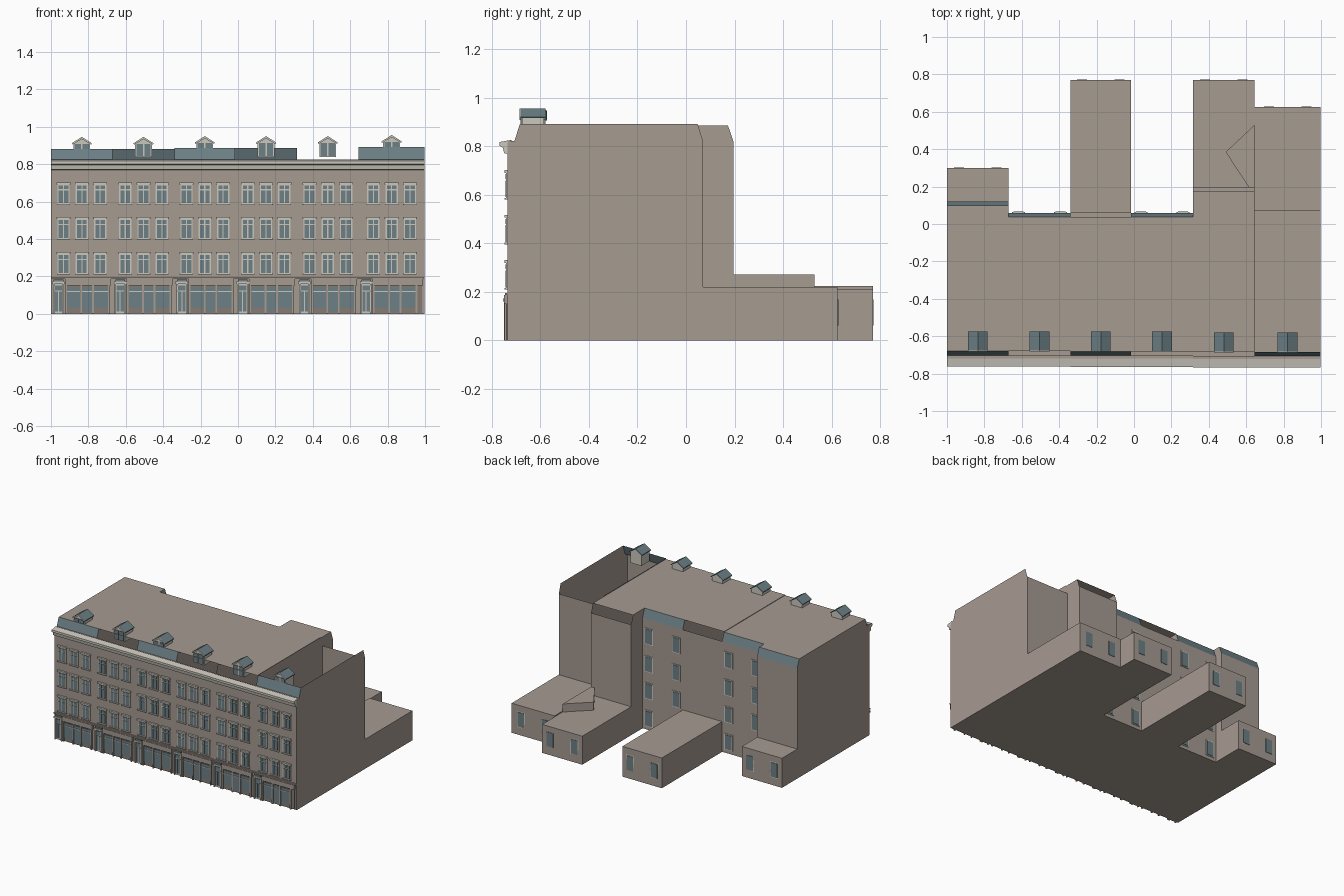
import bpy, bmesh

if "Cube" in bpy.data.objects:
    bpy.data.objects.remove(bpy.data.objects["Cube"], do_unlink=True)


def material(name, rgb):
    m = bpy.data.materials.new(name)
    m.use_nodes = True
    m.diffuse_color = (*rgb, 1)
    m.node_tree.nodes["Principled BSDF"].inputs["Base Color"].default_value = (*rgb, 1)
    return m


MATS = [material("wall beige", (0.38, 0.325, 0.285)),
        material("slate", (0.15, 0.215, 0.235)),
        material("trim cream", (0.60, 0.575, 0.51)),
        material("shop brown", (0.24, 0.20, 0.17))]
WALL, SLATE, CREAM, BROWN = range(4)


class Part:
    """Collects boxes and extruded outlines into one named object."""

    def __init__(self, name):
        self.name, self.bm = name, bmesh.new()

    def extrude(self, points, axis, a, b, mat=WALL, skip=(), side_mats={}):
        # outline in the two other axes, swept along axis from a to b
        def ring(t):
            return [self.bm.verts.new(p[:axis] + (t,) + p[axis:]) for p in points]
        r0, r1 = ring(a), ring(b)
        n = len(points)
        faces = [self.bm.faces.new(r0), self.bm.faces.new(r1[::-1])]
        for f in faces:
            f.material_index = mat
        for i in range(n):
            if i in skip:
                continue
            j = (i + 1) % n
            f = self.bm.faces.new((r0[i], r1[i], r1[j], r0[j]))
            f.material_index = side_mats.get(i, mat)
            faces.append(f)
        bmesh.ops.recalc_face_normals(self.bm, faces=faces)

    def box(self, x0, x1, y0, y1, z0, z1, mat=WALL):
        self.extrude([(x0, y0), (x1, y0), (x1, y1), (x0, y1)], 2, z0, z1, mat)

    def finish(self):
        me = bpy.data.meshes.new(self.name)
        self.bm.to_mesh(me)
        self.bm.free()
        for m in MATS:
            me.materials.append(m)
        bpy.context.collection.objects.link(bpy.data.objects.new(self.name, me))


def slab(part, x, w, z0, z1, y, out, depth, mat):
    """Plate standing out of a wall at y; out is -1 for front, 1 for rear."""
    ys = sorted((y, y + out * depth))
    part.box(x - w / 2, x + w / 2, *ys, z0, z1, mat)


def sash_window(part, x, z, y):
    """Front window: surround, two lights with a transom, lintel and sill."""
    slab(part, x, 0.066, z, z + 0.115, y, -1, 0.006, CREAM)
    for s in (-1, 1):
        slab(part, x + s * 0.0145, 0.023, z + 0.006, z + 0.075, y, -1, 0.009, SLATE)
        slab(part, x + s * 0.0145, 0.023, z + 0.081, z + 0.101, y, -1, 0.009, SLATE)
    slab(part, x, 0.074, z + 0.106, z + 0.118, y, -1, 0.014, CREAM)
    slab(part, x, 0.072, z - 0.004, z + 0.003, y, -1, 0.014, CREAM)


def rear_window(part, x, z, y):
    slab(part, x, 0.068, z - 0.06, z + 0.06, y, 1, 0.004, CREAM)
    slab(part, x, 0.054, z - 0.053, z + 0.053, y, 1, 0.007, SLATE)


EDGES = [-1, -0.67, -0.34, -0.015, 0.315, 0.645, 0.998]
FRONT = [-0.73, -0.73, -0.731, -0.732, -0.735, -0.735]
BACK = [0.12, 0.06, 0.06, 0.06, 0.195, 0.07]
TOP = [0.882, 0.882, 0.886, 0.886, 0.886, 0.892]
EAVES = 0.822
# Outline sides left open: 2 front slope, 3 flat roof, 4 rear slope
OPEN = [(), (2,), (4,), (2,), (2, 4), (3, 4)]
# Rear extensions: depth and height per house
EXTENSION = {0: (0.30, 0.22), 2: (0.77, 0.225), 4: (0.77, 0.212), 5: (0.625, 0.22)}

for i in range(6):
    x0, x1 = EDGES[i], EDGES[i + 1]
    c = (x0 + x1) / 2
    yf, yb, top = FRONT[i], BACK[i], TOP[i]
    tag = f"house_{i + 1}_"

    # Main block with mansard slopes
    body = Part(tag + "body")
    outline = [(yf, 0), (yf, EAVES), (yf + 0.028, EAVES), (yf + 0.05, top),
               (yb - 0.022, top), (yb, EAVES), (yb, 0)]
    body.extrude(outline, 0, x0, x1, WALL, OPEN[i], {2: SLATE, 4: SLATE})
    body.finish()

    # Moulded cornice along the eaves
    cornice = Part(tag + "cornice")
    cornice.extrude([(yf, 0.77), (yf - 0.015, 0.772), (yf - 0.02, 0.795),
                     (yf - 0.033, 0.802), (yf - 0.033, 0.818),
                     (yf + 0.012, EAVES + 0.004), (yf, 0.8)], 0, x0, x1, CREAM)
    cornice.finish()

    # Three floors of front windows
    windows = Part(tag + "front_windows")
    for z in (0.213, 0.4, 0.585):
        for k in (-1, 0, 1):
            sash_window(windows, c + k * 0.098, z, yf)
    windows.finish()

    # Shopfront: fascia, frame and panes
    shop = Part(tag + "shopfront")
    shop.box(x0, x1, yf - 0.012, yf, 0.187, 0.196, WALL)
    shop.box(x0 + 0.075, x1 - 0.01, yf - 0.016, yf, 0.152, 0.187, WALL)
    shop.box(x0 + 0.08, x1 - 0.015, yf - 0.006, yf, 0.004, 0.152, BROWN)
    for off, w, low in ((0.121, 0.07, 0.03), (0.193, 0.052, 0.012), (0.267, 0.075, 0.03)):
        slab(shop, x0 + off, w, low, 0.117, yf, -1, 0.01, SLATE)
        slab(shop, x0 + off, w, 0.123, 0.143, yf, -1, 0.01, SLATE)
        slab(shop, x0 + off, w, 0.117, 0.122, yf, -1, 0.012, CREAM)
    for off in (0.08, 0.162, 0.224, 0.31):
        slab(shop, x0 + off, 0.01, 0, 0.152, yf, -1, 0.014, WALL)
    shop.finish()

    # House door with cream posts and hood
    door = Part(tag + "door")
    d = x0 + 0.04
    slab(door, d, 0.05, 0, 0.16, yf, -1, 0.005, CREAM)
    for s in (-1, 1):
        slab(door, d + s * 0.011, 0.017, 0.012, 0.118, yf, -1, 0.009, SLATE)
        slab(door, d + s * 0.026, 0.008, 0, 0.16, yf, -1, 0.016, CREAM)
    slab(door, d, 0.04, 0.125, 0.152, yf, -1, 0.009, SLATE)
    slab(door, d, 0.066, 0.16, 0.172, yf, -1, 0.02, CREAM)
    slab(door, d, 0.052, 0.172, 0.184, yf, -1, 0.014, SLATE)
    door.finish()

    # Dormer: walls, gable, window and pitched roof
    dormer = Part(tag + "dormer")
    yd, zb = yf + 0.058, 0.838
    ridge = top + 0.064
    eave = ridge - 0.032
    dormer.extrude([(c - 0.045, zb), (c + 0.045, zb), (c + 0.045, eave),
                    (c, ridge - 0.006), (c - 0.045, eave)], 1, yd, yd + 0.092, CREAM)
    for s in (-1, 1):
        slab(dormer, c + s * 0.021, 0.034, zb + 0.006, eave - 0.006, yd, -1, 0.005, SLATE)
        dormer.extrude([(c, ridge), (c + s * 0.053, eave - 0.002),
                        (c + s * 0.053, eave - 0.008), (c, ridge - 0.007)],
                       1, yd - 0.005, yd + 0.098, SLATE)
        dormer.extrude([(c, ridge), (c + s * 0.053, eave - 0.002),
                        (c + s * 0.05, eave - 0.01), (c, ridge - 0.012)],
                       1, yd - 0.009, yd - 0.005, CREAM)
    dormer.finish()

    # Low rear extension, or rear windows on the open rear walls
    rear = Part(tag + ("extension" if i in EXTENSION else "rear_windows"))
    if i in EXTENSION:
        depth, height = EXTENSION[i]
        rear.box(x0, x1, yb, depth, 0, height)
        for s in (-1, 1):
            rear_window(rear, c + s * 0.1, 0.115, depth - 0.004)
    else:
        for z in (0.085, 0.29, 0.49, 0.695):
            for s in (-1, 1):
                rear_window(rear, c + s * 0.112, z, yb)
    rear.finish()

# Angled raised roof on the fifth extension
wedge = Part("raised_extension_roof")
wedge.extrude([(0.645, 0.53), (0.49, 0.385), (0.615, 0.195), (0.645, 0.195)], 2, 0.2, 0.272)
wedge.finish()
